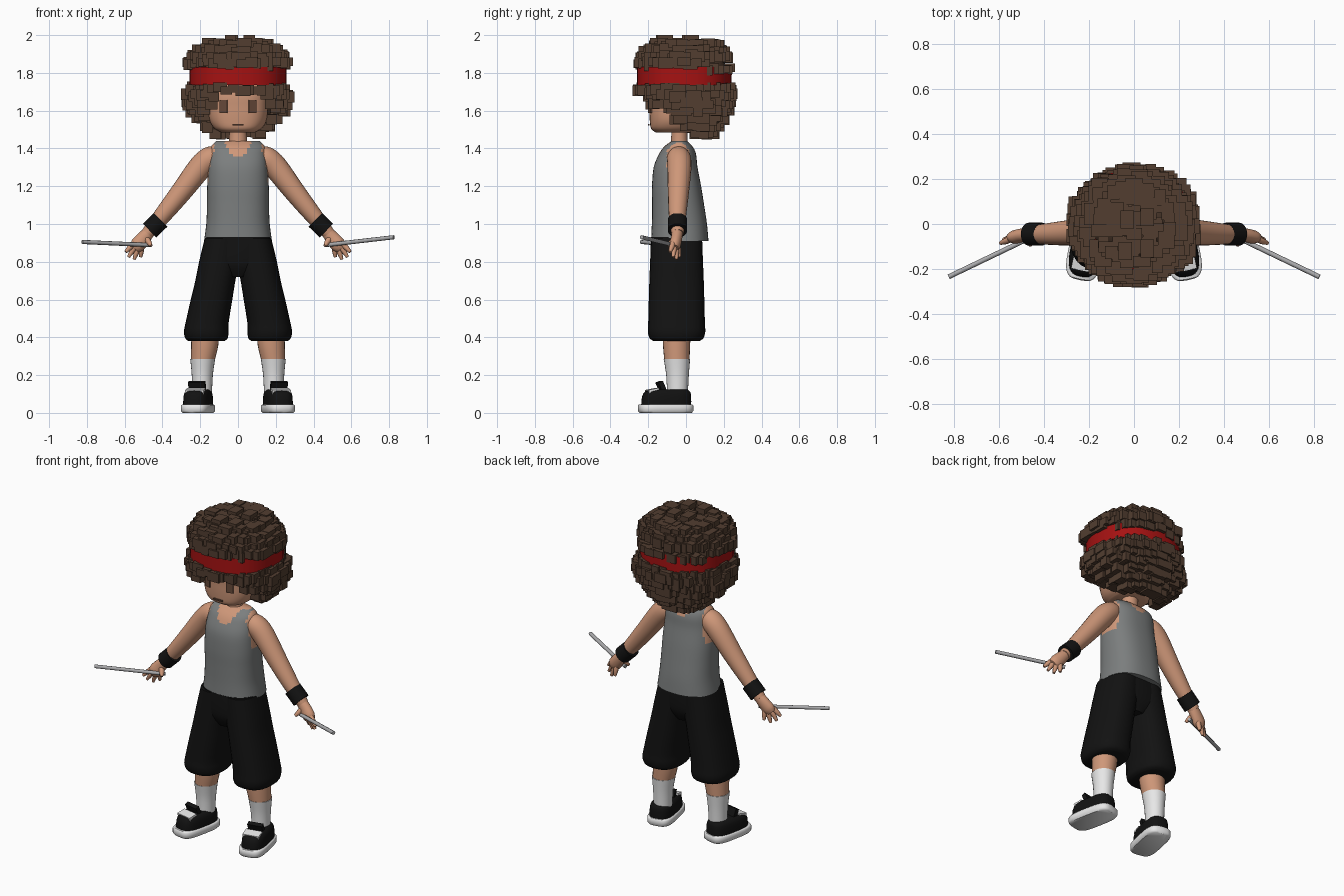
import bpy, bmesh, math, random
from mathutils import Vector, Matrix

random.seed(4)
cube = bpy.data.objects.get("Cube")
if cube:
    bpy.data.objects.remove(cube, do_unlink=True)


def material(name, r, g, b):
    m = bpy.data.materials.new(name)
    m.use_nodes = True
    m.diffuse_color = (r, g, b, 1)
    bsdf = m.node_tree.nodes["Principled BSDF"]
    bsdf.inputs["Base Color"].default_value = (r, g, b, 1)
    bsdf.inputs["Roughness"].default_value = 0.8
    return m


SKIN = material("skin", 0.62, 0.31, 0.19)
HAIR = material("hair_brown", 0.085, 0.048, 0.03)
RED = material("band_red", 0.38, 0.006, 0.006)
GREY = material("shirt_grey", 0.2, 0.21, 0.21)
BLACK = material("cloth_black", 0.006, 0.006, 0.006)
WHITE = material("white", 0.8, 0.8, 0.8)
METAL = material("stick_grey", 0.4, 0.4, 0.41)
EYE = material("eye_brown", 0.13, 0.065, 0.04)


def finish(name, bm, mats, mirror=False, smooth=True):
    bmesh.ops.recalc_face_normals(bm, faces=bm.faces)
    me = bpy.data.meshes.new(name)
    bm.to_mesh(me)
    bm.free()
    for m in mats:
        me.materials.append(m)
    ob = bpy.data.objects.new(name, me)
    bpy.context.collection.objects.link(ob)
    if smooth:
        bpy.ops.object.select_all(action='DESELECT')
        ob.select_set(True)
        bpy.context.view_layer.objects.active = ob
        bpy.ops.object.shade_smooth_by_angle(angle=math.radians(50))
    if mirror:
        ob.modifiers.new("mirror", 'MIRROR').use_mirror_merge = False
    return ob


def spline(rows, steps):
    """Catmull-Rom interpolation through rows of numbers."""
    rows = [Vector(r) for r in rows]
    out = []
    for i in range(len(rows) - 1):
        a, b, c, d = rows[max(i - 1, 0)], rows[i], rows[i + 1], rows[min(i + 2, len(rows) - 1)]
        for k in range(steps):
            t = k / steps
            out.append(b + (c - a) * (t / 2) + (a * 2 - b * 5 + c * 4 - d) * (t * t / 2)
                       + (b * 3 - a - c * 3 + d) * (t ** 3 / 2))
    return out + [rows[-1]]


def loft(name, rows, mat, n=2, seg=24, steps=4, tube=False, mirror=False, turn=0, rule=None):
    """Superellipse rings through rows of (x, y, z, rx, ry); tube rings follow the path."""
    rows = spline(rows, steps)
    bm = bmesh.new()
    rings = []
    spin = Matrix.Rotation(turn, 3, 'Z')
    pivot = Vector((0.19, 0, 0))
    for i, r in enumerate(rows):
        u, v = Vector((1, 0, 0)), Vector((0, 1, 0))
        if tube:
            t = (rows[min(i + 1, len(rows) - 1)] - rows[max(i - 1, 0)])
            t = Vector(t[:3]).normalized()
            u = t.cross(v).normalized()
            v = u.cross(t)
        ring = []
        for k in range(seg):
            a = 2 * math.pi * k / seg
            c, s = math.cos(a), math.sin(a)
            p = Vector(r[:3])
            p += u * math.copysign(abs(c) ** (2 / n), c) * r[3]
            p += v * math.copysign(abs(s) ** (2 / n), s) * r[4]
            ring.append(bm.verts.new(spin @ (p - pivot) + pivot))
        rings.append(ring)
    for a, b in zip(rings, rings[1:]):
        for k in range(seg):
            j = (k + 1) % seg
            bm.faces.new((a[k], a[j], b[j], b[k]))
    bm.faces.new(rings[0])
    bm.faces.new(rings[-1])
    mats = mat if isinstance(mat, list) else [mat]
    if rule:
        for f in bm.faces:
            f.material_index = rule(f.calc_center_median())
    return finish(name, bm, mats, mirror)


def tube(name, rows, mat, mirror=True, seg=12):
    return loft(name, [(x, y, z, r, r) for x, y, z, r in rows], mat, seg=seg, tube=True, mirror=mirror)


def add_box(bm, centre, size, rot=Matrix()):
    m = Matrix.Translation(centre) @ rot @ Matrix.Diagonal((*size, 1))
    bmesh.ops.create_cube(bm, size=1, matrix=m)


def box(name, centre, size, mat, rot=Matrix(), mirror=False):
    bm = bmesh.new()
    add_box(bm, centre, size, rot)
    return finish(name, bm, [mat], mirror, smooth=False)


# Head, neck and face
loft("head", [(0, -.06, 1.485, .09, .1), (0, -.055, 1.505, .125, .13), (0, -.045, 1.55, .152, .147),
              (0, -.045, 1.62, .16, .15), (0, -.045, 1.7, .16, .15), (0, -.03, 1.8, .14, .13),
              (0, -.03, 1.86, .08, .08)], SKIN, n=2.6, seg=32)
loft("neck", [(0, -.035, 1.36, .07, .055), (0, -.035, 1.42, .05, .045), (0, -.035, 1.52, .045, .042)], SKIN)
box("eyes", (.076, -.19, 1.622), (.042, .009, .07), EYE, Matrix.Rotation(.28, 4, 'Z'), True)
box("mouth", (0, -.197, 1.525), (.06, .009, .008), EYE)

# Hair: layers of blocks as (height, half width, front, back)
layers = [(1.48, .15, -.08, .17), (1.52, .19, -.1, .2), (1.56, .23, -.15, .22), (1.60, .27, -.2, .24),
          (1.64, .29, -.25, .26), (1.68, .29, -.27, .26), (1.715, .27, -.27, .25), (1.85, .28, -.27, .24),
          (1.885, .26, -.265, .235), (1.92, .23, -.24, .22), (1.95, .18, -.19, .19),
          (1.95, .12, -.13, .14), (1.95, .06, -.07, .08)]
bm = bmesh.new()
for z, rx, front, back in layers:
    rx, ry, cy = rx - .025, (back - front) / 2 - .025, (front + back) / 2
    count = int(math.pi * (rx + ry) / .036)
    for k in range(count):
        a = 2 * math.pi * (k + random.random() * .5) / count
        grow = random.uniform(.95, 1.04)
        x, y = rx * grow * math.cos(a), cy + ry * grow * math.sin(a)
        if z < 1.7 and y < -.19 + (1.66 - z) * 1.3 and (abs(x) < .14 or z < 1.61 or y < -.23):
            continue  # face opening
        drop = .03 if z == 1.85 and y > .1 else 0
        size = (random.uniform(.045, .08), random.uniform(.045, .08), random.uniform(.04, .06))
        zz = min(z - drop + random.uniform(-.01, .01), 1.955)
        add_box(bm, (x, y, max(zz, 1.475)), size)
for x, y in ((-.04, -.12), (.06, -.11), (-.03, .02), (.06, .03)):
    add_box(bm, (x, y, 1.96), (.06, .08, .08))
finish("hair_blocks", bm, [HAIR], smooth=False)

bm = bmesh.new()
for centre, size in (((0, .03, 1.75), (.22, .2, .21)), ((0, .085, 1.63), (.2, .14, .15))):
    m = Matrix.Translation(centre) @ Matrix.Diagonal((*size, 1))
    bmesh.ops.create_uvsphere(bm, u_segments=24, v_segments=12, radius=1, matrix=m)
finish("hair_core", bm, [HAIR])

# Headband
loft("headband", [(0, -.01, 1.735, .258, .25), (0, -.01, 1.83, .258, .25)], RED, n=2.3, seg=32, steps=1)


# Torso: grey vest with skin showing in the neckline and armholes
def vest_rule(c):
    neckline = 1.35 if c.y < -.035 else 1.37
    if abs(c.x) < .085 and c.z > neckline + (c.x / .075) ** 2 * .09:
        return 1
    return int(abs(c.x) > .125 and c.z > 1.23 and abs(c.y + .04) < .06)


loft("torso_vest", [(0, -.033, .91, .18, .152), (0, -.035, 1.0, .168, .146), (0, -.042, 1.1, .164, .138),
                    (0, -.05, 1.2, .163, .13), (0, -.055, 1.3, .157, .116), (0, -.045, 1.37, .15, .098),
                    (0, -.04, 1.41, .142, .075), (0, -.035, 1.44, .115, .04)],
     [GREY, SKIN], n=2.4, seg=48, steps=5, rule=vest_rule)

# Shorts
loft("shorts_waist", [(0, -.05, .93, .173, .135), (0, -.05, .85, .185, .137), (0, -.05, .78, .17, .13),
                      (0, -.05, .72, .06, .1)], BLACK, n=2.5, seg=32)
loft("shorts_legs", [(.08, -.05, .925, .096, .135), (.1, -.05, .8, .106, .14), (.12, -.05, .7, .106, .144),
                     (.14, -.05, .6, .11, .147), (.163, -.05, .48, .114, .15), (.168, -.05, .43, .118, .152),
                     (.167, -.05, .395, .112, .142), (.167, -.05, .38, .095, .12)], BLACK, n=2.4, mirror=True)

# Legs, socks and shoes
loft("legs", [(.172, -.05, .45, .073, .075), (.176, -.05, .36, .072, .072), (.187, -.048, .27, .062, .066)],
     SKIN, mirror=True)
loft("socks", [(.187, -.048, .285, .066, .07), (.189, -.045, .2, .056, .06), (.19, -.045, .1, .052, .055)],
     WHITE, mirror=True)
TOE_OUT = .2
loft("shoe_soles", [(.19, -.11, 0, .07, .137), (.19, -.11, .01, .078, .145), (.19, -.11, .038, .078, .145),
                    (.19, -.11, .045, .072, .14)], WHITE, n=3.6, seg=32, steps=1, mirror=True, turn=TOE_OUT)
loft("shoe_uppers", [(.19, -.107, .04, .07, .132), (.19, -.105, .085, .069, .13), (.19, -.1, .112, .062, .12),
                     (.19, -.095, .124, .048, .1)], BLACK, n=3, seg=32, steps=2, mirror=True, turn=TOE_OUT)
yaw = Matrix.Rotation(TOE_OUT, 4, 'Z')
box("shoe_tongues", (.216, -.13, .135), (.09, .025, .065), BLACK, yaw @ Matrix.Rotation(.4, 4, 'X'), True)
box("shoe_straps", (.225, -.178, .112), (.1, .055, .03), WHITE, yaw @ Matrix.Rotation(.2, 4, 'X'), True)

# Arms, wristbands and hands
tube("arms", [(.12, -.04, 1.36, .055), (.15, -.038, 1.345, .064), (.2, -.035, 1.3, .064), (.3, -.04, 1.17, .056),
              (.4, -.045, 1.045, .046), (.48, -.045, .95, .033)], SKIN, seg=20)
tube("wristbands", [(.41, -.045, 1.022, .051), (.468, -.045, .965, .051)], BLACK, seg=24)
loft("palms", [(.465, -.045, .965, .03, .03), (.5, -.05, .925, .038, .03), (.53, -.058, .89, .04, .03),
               (.548, -.06, .87, .028, .02)], SKIN, seg=16, tube=True, mirror=True)
tips = [(.515, -.035, .825), (.55, -.05, .812), (.58, -.068, .825), (.595, -.085, .852)]
for i, tip in enumerate(tips):
    root = (.51 + .014 * i, -.045 - .008 * i, .885 + .004 * i)
    mid = [(p + q) / 2 for p, q in zip(root, tip)]
    tube("fingers_%d" % (i + 1), [(*root, .015), (*mid, .014), (*tip, .008)], SKIN, seg=8)
tube("thumbs", [(.49, -.055, .93, .018), (.47, -.08, .9, .014), (.46, -.095, .885, .008)], SKIN, seg=8)

# Metal sticks
for name, s, lift in (("left_stick", 1, .93), ("right_stick", -1, .905)):
    tube(name, [(s * .46, -.06, .888, .011), (s * .825, -.235, lift, .011)], METAL, mirror=False, seg=8)
